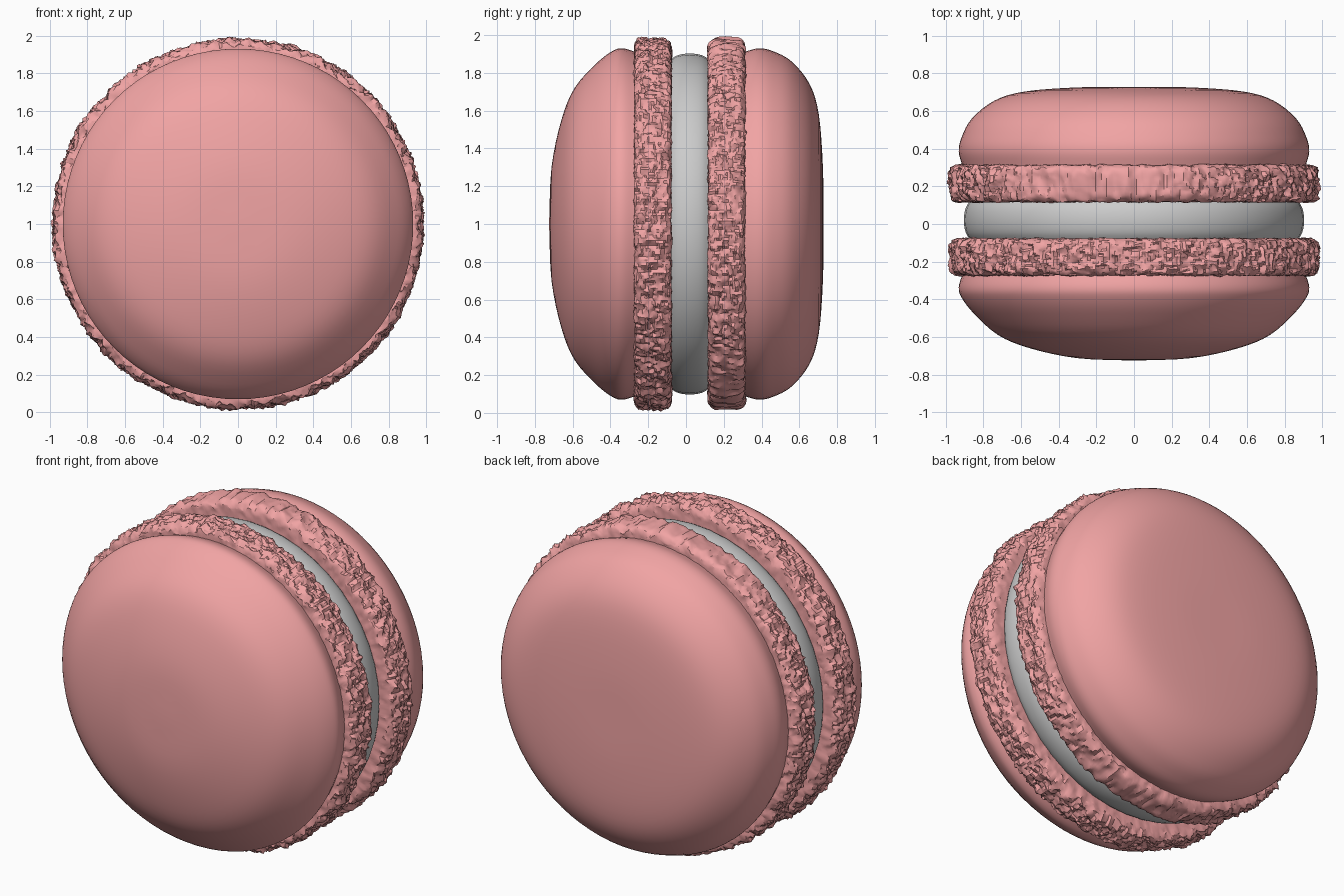
import bpy, bmesh, math
from mathutils import Vector, noise

if "Cube" in bpy.data.objects:
    bpy.data.objects.remove(bpy.data.objects["Cube"])

pink = bpy.data.materials.new("pink_shell")
pink.diffuse_color = (0.88, 0.37, 0.37, 1)
pink.use_nodes = True
pink.node_tree.nodes["Principled BSDF"].inputs["Base Color"].default_value = pink.diffuse_color


def spline(pts, n):
    # Catmull-Rom smoothing of a (radius, y) profile
    p = [Vector(q) for q in pts]
    p = [2 * p[0] - p[1]] + p + [2 * p[-1] - p[-2]]
    out = []
    for i in range(1, len(p) - 2):
        a, b, c, d = p[i - 1:i + 3]
        for k in range(n):
            t = k / n
            out.append(0.5 * (2 * b + (c - a) * t + (2 * a - 5 * b + 4 * c - d) * t * t
                              + (3 * b - a - 3 * c + d) * t ** 3))
    return out + [p[-2]]


def lathe(name, profile, sides, mat=None, rough=None, angle=35):
    # Revolve a profile, pole to pole, around the y axis at z = 1
    bm = bmesh.new()
    rings = []
    for r, y in profile:
        if r < 1e-4:
            rings.append([bm.verts.new((0, y, 1))] * sides)
            continue
        ring = []
        for i in range(sides):
            a = math.tau * i / sides
            v = Vector((r * math.cos(a), y, r * math.sin(a)))
            if rough:
                v = rough(v, r)
            ring.append(bm.verts.new(v + Vector((0, 0, 1))))
        rings.append(ring)
    for lo, hi in zip(rings, rings[1:]):
        for i in range(sides):
            j = (i + 1) % sides
            bm.faces.new(list(dict.fromkeys((lo[i], lo[j], hi[j], hi[i]))))
    bmesh.ops.recalc_face_normals(bm, faces=bm.faces)
    me = bpy.data.meshes.new(name)
    bm.to_mesh(me)
    bm.free()
    ob = bpy.data.objects.new(name, me)
    bpy.context.collection.objects.link(ob)
    if mat:
        me.materials.append(mat)
    bpy.ops.object.select_all(action='DESELECT')
    ob.select_set(True)
    bpy.context.view_layer.objects.active = ob
    bpy.ops.object.shade_smooth_by_angle(angle=math.radians(angle))
    return ob


def crumb(offset, streaky):
    # Crusty displacement, fading out towards the hidden centre
    def f(v, r):
        w = min(1, max(0, (r - 0.82) / 0.1))
        if w == 0:
            return v
        q = v + Vector((offset, 0, 0))
        side = max(0, math.sin(2.0 * math.atan2(v.z, v.x) - 1.9)) if streaky else 0
        s = Vector((q.x, q.y * (1 - 0.75 * side), q.z))
        d = 0.012 * noise.noise(q * 7) + 0.020 * noise.noise(s * 22)
        d += (1 - 0.7 * side) * (0.016 * noise.noise(s * 48) + 0.007 * noise.noise(s * 85))
        dy = 0.008 * noise.noise(q * 24 + Vector((5, 3, 1))) + 0.006 * noise.noise(q * 55)
        radial = Vector((v.x, 0, v.z)).normalized()
        r_new = min(0.998, r + w * d)
        return radial * r_new + Vector((0, v.y + w * dy, 0))
    return f


# Domed front shell and flatter back shell
front = [(0, -.725), (.3, -.712), (.55, -.66), (.72, -.59), (.85, -.475),
         (.915, -.39), (.93, -.335), (.91, -.265)]
back = [(0, .728), (.3, .725), (.58, .703), (.74, .655), (.86, .56),
        (.915, .46), (.93, .385), (.91, .305)]
for name, pts in (("front_shell", front), ("back_shell", back)):
    lathe(name, spline(pts, 4) + [Vector((0, pts[-1][1]))], 80, pink)

# Rough crusty feet
for name, yc, off, streaky in (("front_foot", -.175, 0, False), ("back_foot", .215, 9, True)):
    half, rad, c = .098, .975, .045
    prof = [(0, yc - half), (.6, yc - half)]
    prof += [(.82 + .11 * i / 6, yc - half) for i in range(7)]
    for i in range(1, 7):
        a = math.pi / 2 * i / 6
        prof.append((rad - c + c * math.sin(a), yc - half + c - c * math.cos(a)))
    prof += [(rad, yc + (half - c) * (i / 5 - 1)) for i in range(1, 6)]
    prof += [(r, 2 * yc - y) for r, y in reversed(prof[:-1])]
    lathe(name, prof, 420, pink, crumb(off, streaky), 28)

# Cream filling with a bulging rim
rim = spline([(.865, -.09), (.893, -.045), (.903, .02), (.893, .085), (.865, .13)], 3)
lathe("filling", [Vector((0, -.09))] + rim + [Vector((0, .13))], 48)
